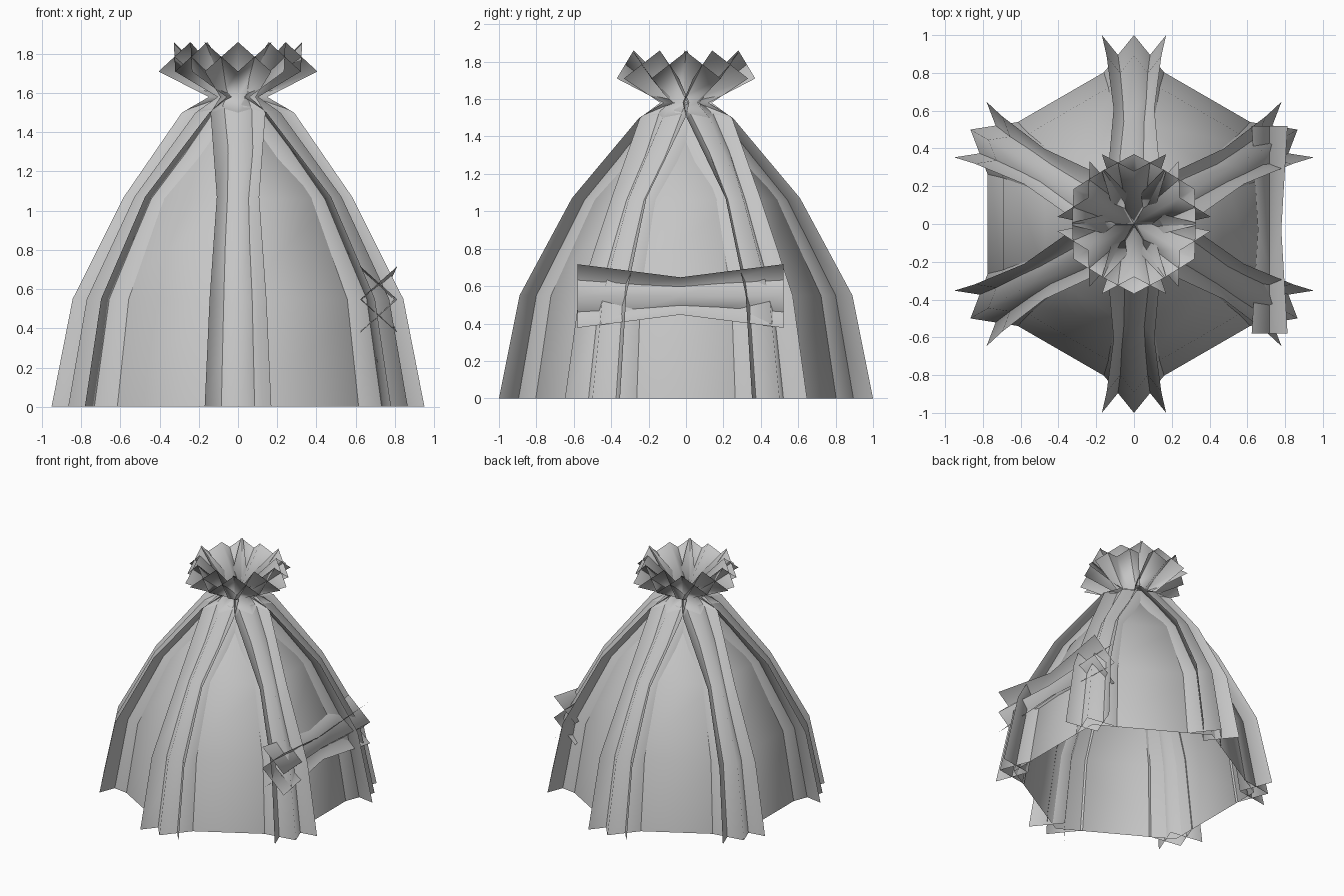
import bpy
import bmesh
from math import radians
from mathutils import Vector, Matrix

cube = bpy.data.objects.get("Cube")
if cube:
    bpy.data.objects.remove(cube, do_unlink=True)

straw = bpy.data.materials.new("pale_grey")
straw.use_nodes = True
COLOR = (0.56, 0.56, 0.56, 1)
straw.diffuse_color = COLOR
straw.node_tree.nodes["Principled BSDF"].inputs["Base Color"].default_value = COLOR


def loft(name, strips, closed=False):
    """Skin each strip, a list of rows of points, into one smooth open sheet."""
    bm = bmesh.new()
    for rows in strips:
        grid = [[bm.verts.new(p) for p in row] for row in rows]
        for low, high in zip(grid, grid[1:]):
            count = len(low)
            for i in range(count if closed else count - 1):
                j = (i + 1) % count
                bm.faces.new((low[i], low[j], high[j], high[i]))
    for f in bm.faces:
        f.smooth = True
    mesh = bpy.data.meshes.new(name)
    bm.to_mesh(mesh)
    bm.free()
    mesh.materials.append(straw)
    obj = bpy.data.objects.new(name, mesh)
    bpy.context.collection.objects.link(obj)
    return obj


def crossed_sheets(sections):
    """Two opposed V sheets; a section is (inner point, outer point, side vector)."""
    first = [(o - s, i, o + s) for i, o, s in sections]
    second = [(i - s, o, i + s) for i, o, s in sections]
    return [first, second]


# Rib sections: outer radius and height, inner radius and height, half width
RIB = [
    (1.00, 0.00, 0.79, 0.00, 0.17),
    (0.89, 0.55, 0.71, 0.55, 0.145),
    (0.61, 1.07, 0.475, 1.05, 0.108),
    (0.25, 1.50, 0.09, 1.54, 0.14),
    (0.12, 1.58, 0.00, 1.58, 0.09),
    (0.37, 1.71, 0.28, 1.86, 0.17),
]

# Six ribs, each flaring into the tuft above the neck
for k in range(6):
    turn = Matrix.Rotation(radians(30 + 60 * k), 3, "Z")
    sections = [(turn @ Vector((ri, 0, zi)), turn @ Vector((ro, 0, zo)),
                 turn @ Vector((0, w, 0))) for ro, zo, ri, zi, w in RIB]
    strips = crossed_sheets(sections)
    loft(f"thatch_rib_{k + 1}", [s[:4] for s in strips])
    loft(f"top_tuft_{k + 1}", [s[3:] for s in strips])

# Hollow six-sided wall running through the middle of the ribs
wall = []
for ro, zo, ri, zi, w in RIB[:5]:
    mid = Vector(((ro + ri) / 2, 0, (zo + zi) / 2))
    wall.append([Matrix.Rotation(radians(30 + 60 * k), 3, "Z") @ mid
                 for k in range(6)])
loft("hut_wall", [wall], closed=True)

# Crossed bundle lying over one wall, pinched at its middle
bundle = []
for y, half_x, half_z in ((-0.58, 0.095, 0.17), (-0.03, 0.062, 0.10), (0.52, 0.095, 0.17)):
    bundle.append((Vector((0.718 - half_x, y, 0.547)),
                   Vector((0.718 + half_x, y, 0.547)),
                   Vector((0, 0, half_z))))
loft("side_bundle", crossed_sheets(bundle))
